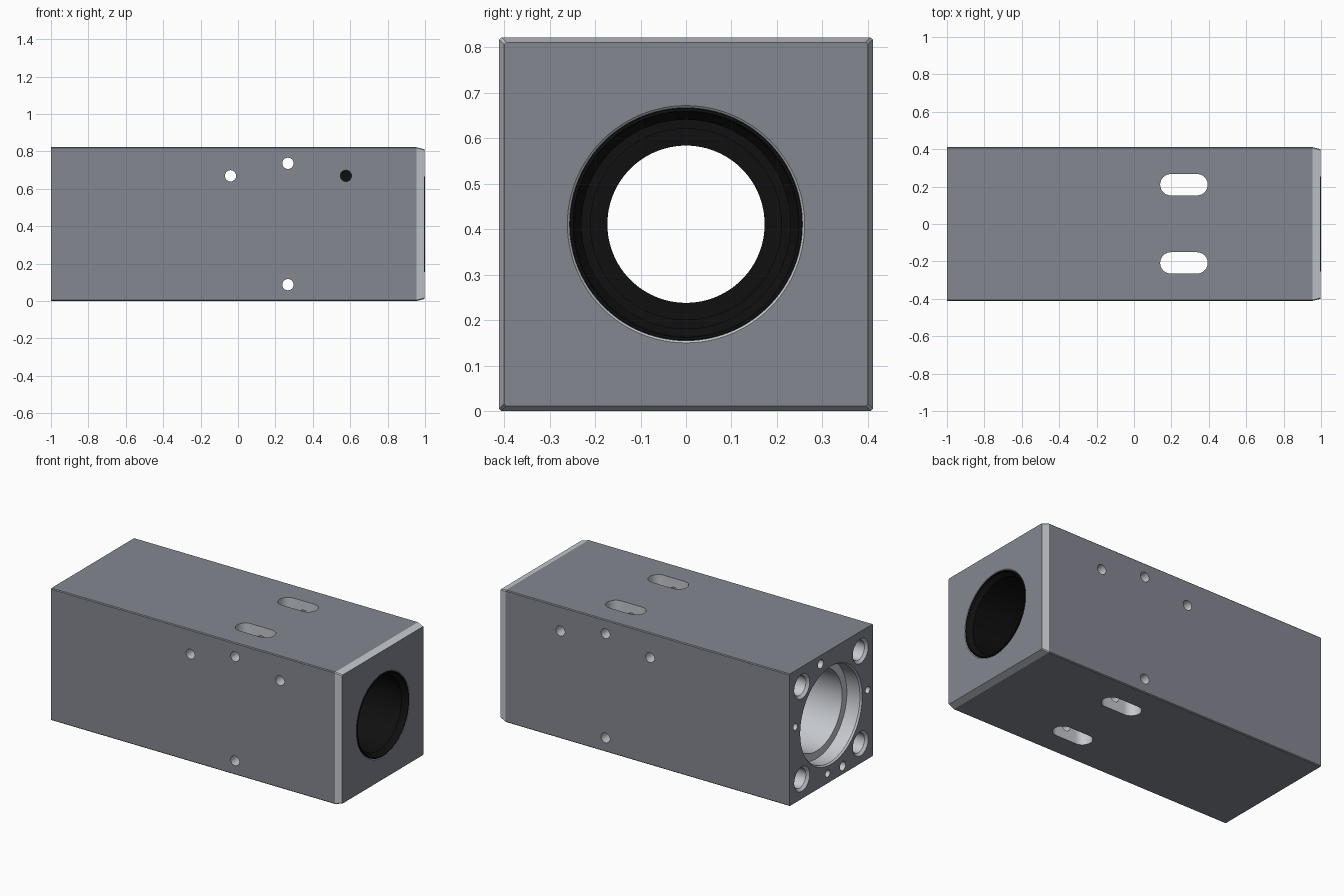
import bpy, bmesh
from math import pi, radians, sin, cos
from mathutils import Matrix

if "Cube" in bpy.data.objects:
    bpy.data.objects.remove(bpy.data.objects["Cube"])

HALF = 0.411   # half of the square section
MID = HALF     # bore axis height


def material(name, color):
    mat = bpy.data.materials.new(name)
    mat.diffuse_color = (*color, 1)
    mat.use_nodes = True
    mat.node_tree.nodes["Principled BSDF"].inputs["Base Color"].default_value = mat.diffuse_color
    return mat


SLATE = material("dark_slate", (0.235, 0.245, 0.285))
STEEL = material("machined_steel", (0.56, 0.58, 0.62))
BLACK = material("black_rubber", (0.005, 0.005, 0.005))


def make_object(name, bm, *mats):
    bmesh.ops.recalc_face_normals(bm, faces=bm.faces)
    mesh = bpy.data.meshes.new(name)
    bm.to_mesh(mesh)
    bm.free()
    for mat in mats:
        mesh.materials.append(mat)
    obj = bpy.data.objects.new(name, mesh)
    bpy.context.collection.objects.link(obj)
    return obj


def lathe(name, profile, y=0, z=MID, steps=96, mats=()):
    """Revolve (x, radius) points around a line parallel to x."""
    bm = bmesh.new()
    pts = [bm.verts.new((x, 0, r)) for x, r in profile]
    edges = [bm.edges.new((pts[i], pts[(i + 1) % len(pts)]))
             for i in range(len(pts)) if profile[i][1] or profile[(i + 1) % len(pts)][1]]
    bmesh.ops.spin(bm, geom=pts + edges, cent=(0, 0, 0), axis=(1, 0, 0),
                   angle=2 * pi, steps=steps)
    bmesh.ops.remove_doubles(bm, verts=bm.verts, dist=1e-5)
    bmesh.ops.translate(bm, verts=bm.verts, vec=(0, y, z))
    return make_object(name, bm, *mats)


def slot(name, x, y, half_length, r, n=24):
    """Upright prism with a stadium-shaped outline."""
    bm = bmesh.new()
    outline = []
    for side in (0, 1):
        for i in range(n + 1):
            a = -pi / 2 + pi * i / n + pi * side
            shift = -half_length if side else half_length
            outline.append(bm.verts.new((x + shift + r * cos(a), y + r * sin(a), -0.2)))
    face = bm.faces.new(outline)
    top = bmesh.ops.extrude_face_region(bm, geom=[face])["geom"]
    bmesh.ops.translate(bm, verts=[v for v in top if isinstance(v, bmesh.types.BMVert)],
                        vec=(0, 0, 1.3))
    return make_object(name, bm)


def shade(obj):
    bpy.ops.object.select_all(action='DESELECT')
    obj.select_set(True)
    bpy.context.view_layer.objects.active = obj
    bpy.ops.object.shade_smooth_by_angle(angle=radians(9))


def cut(obj, cutter):
    """Subtract the cutter; the faces it leaves are machined steel."""
    for mat in (SLATE, STEEL):
        cutter.data.materials.append(mat)
    for face in cutter.data.polygons:
        face.material_index = 1
    mod = obj.modifiers.new("cut", 'BOOLEAN')
    mod.operation = 'DIFFERENCE'
    mod.solver = 'EXACT'
    mod.object = cutter
    bpy.context.view_layer.objects.active = obj
    bpy.ops.object.modifier_apply(modifier=mod.name)
    bpy.data.objects.remove(cutter)


# Housing block: square section with fine long edges, steel taper at the right end
bm = bmesh.new()
rings = []
for x, h in ((-1, HALF), (0.955, HALF), (0.998, HALF - 0.011)):
    c = h - 0.005
    section = [(c, h), (-c, h), (-h, c), (-h, -c), (-c, -h), (c, -h), (h, -c), (h, c)]
    rings.append([bm.verts.new((x, y, z + MID)) for y, z in section])
for k in (0, 1):
    a, b = rings[k], rings[k + 1]
    for i in range(8):
        j = (i + 1) % 8
        bm.faces.new((a[i], a[j], b[j], b[i])).material_index = k
bm.faces.new(rings[0])
bm.faces.new(rings[-1])
housing = make_object("housing_block", bm, SLATE, STEEL)

# Stepped main bore, with room for the sleeve's collar
cut(housing, lathe("bore_cutter", [
    (-1.05, 0), (-1.05, 0.305), (-1, 0.305), (-0.99, 0.297), (-0.9, 0.297), (-0.9, 0.25),
    (0.45, 0.25), (0.45, 0.256), (0.51, 0.256), (0.51, 0.296), (0.65, 0.296),
    (0.65, 0.256), (0.993, 0.256), (0.998, 0.261), (1.05, 0.261), (1.05, 0)]))

# Four corner holes with a countersunk mouth in the left end
for y in (-0.288, 0.288):
    for z in (MID - 0.288, MID + 0.288):
        cut(housing, lathe("corner_cutter", [
            (-1.05, 0), (-1.05, 0.076), (-1, 0.076), (-0.985, 0.06),
            (-0.5, 0.06), (-0.5, 0)], y, z, 48))

# Small pin and screw holes in the left end
for y, z, r in ((0.104, 0.768, 0.027), (-0.36, 0.43, 0.021), (0.352, 0.473, 0.021),
                (0.034, 0.06, 0.022), (-0.114, 0.05, 0.028)):
    cut(housing, lathe("pin_cutter", [(-1.05, 0), (-1.05, r), (-0.85, r), (-0.85, 0)], y, z, 48))

# Cross holes from front to back
for x, z in ((-0.04, 0.669), (0.267, 0.736), (0.267, 0.087), (0.577, 0.669)):
    cutter = lathe("cross_cutter", [(-0.6, 0), (-0.6, 0.03), (0.6, 0.03), (0.6, 0)], 0, 0, 48)
    cutter.data.transform(Matrix.Translation((x, 0, z)) @ Matrix.Rotation(pi / 2, 4, 'Z'))
    cut(housing, cutter)

# Two rounded slots from top to bottom
for y in (-0.208, 0.21):
    cut(housing, slot("slot_cutter", 0.267, y, 0.07, 0.057))
shade(housing)

# Black sleeve in the right end
sleeve = lathe("bore_sleeve", [
    (0.452, 0.173), (0.6, 0.173), (0.6, 0.21), (0.7, 0.21), (0.7, 0.23),
    (0.965, 0.23), (0.985, 0.245), (1, 0.249), (1, 0.255), (0.649, 0.255), (0.649, 0.295),
    (0.511, 0.295), (0.511, 0.255), (0.452, 0.255)], mats=(BLACK,))
shade(sleeve)
